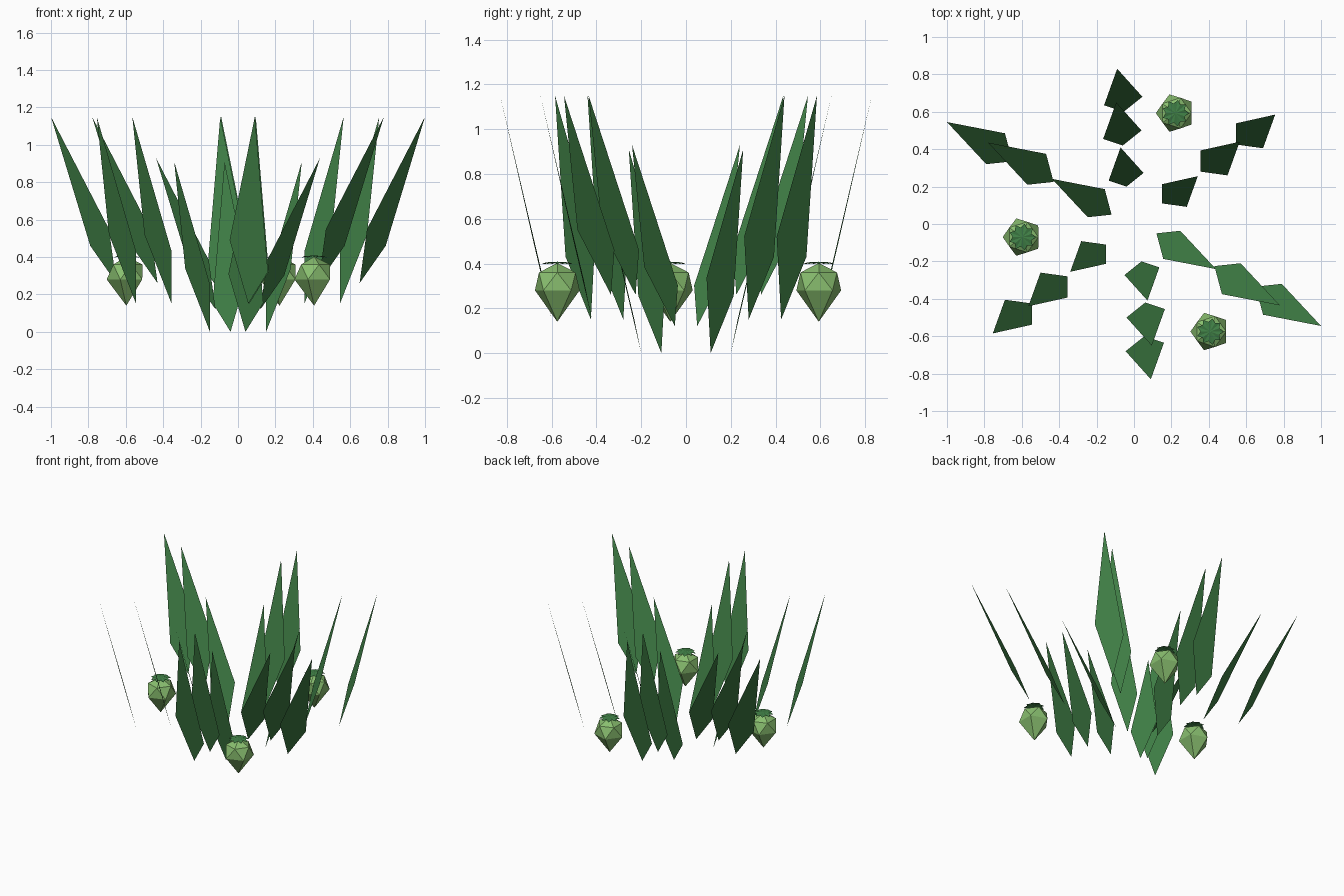
import bpy
from math import cos, sin, pi, radians
from mathutils import Vector

if "Cube" in bpy.data.objects:
    bpy.data.objects.remove(bpy.data.objects["Cube"])


def material(name, color):
    m = bpy.data.materials.new(name)
    m.diffuse_color = (*color, 1)
    m.use_nodes = True
    m.node_tree.nodes["Principled BSDF"].inputs["Base Color"].default_value = m.diffuse_color
    return m


leaf_mat = material("leaf_green", (0.05, 0.21, 0.06))
fruit_mat = material("fruit_green", (0.25, 0.52, 0.16))


def build(name, verts, faces, mat):
    me = bpy.data.meshes.new(name)
    me.from_pydata(verts, [], faces)
    me.update()
    me.materials.append(mat)
    ob = bpy.data.objects.new(name, me)
    bpy.context.collection.objects.link(ob)
    return ob


# Three rows of flat kite leaves; each row is repeated by a half turn.
# base of the three leaves, then kite offsets: right side, tip, left side
rows = {
    "side": ([(0.12, -0.05, 0.12), (0.43, -0.225, 0.26), (0.65, -0.335, 0.26)],
             [(0.14, 0.015, 0.20), (0.35, -0.21, 0.89), (0.04, -0.15, 0.29)]),
    "front": ([(0.04, -0.20, 0.0), (0.06, -0.42, 0.15), (0.055, -0.60, 0.15)],
              [(0.105, -0.035, 0.17), (0.035, -0.23, 1.0), (-0.10, -0.08, 0.34)]),
    "rear": ([(0.15, 0.11, 0.0), (0.355, 0.28, 0.15), (0.545, 0.425, 0.15)],
             [(0.0, 0.113, 0.28), (0.21, 0.16, 1.0), (0.145, -0.02, 0.37)]),
}
for row, (bases, offsets) in rows.items():
    for turn in (1, -1):
        for i, base in enumerate(bases):
            size = 0.91 if i == 0 else 1.0
            pts = [Vector(base)] + [Vector(base) + Vector(o) * size for o in offsets]
            pts = [(p.x * turn, p.y * turn, p.z) for p in pts]
            build(f"{row}_leaf", pts, [(0, 1, 2, 3)], leaf_mat)


def ring(c, n, r, z, start):
    return [(c[0] + r * cos(radians(start) + 2 * pi * k / n),
             c[1] + r * sin(radians(start) + 2 * pi * k / n), z) for k in range(n)]


# Three faceted fruits, each with a star-shaped leafy cap
for c in [(0.222, 0.593), (-0.597, -0.07), (0.407, -0.575)]:
    verts = [(*c, 0.14)] + ring(c, 5, 0.105, 0.28, 36) + ring(c, 5, 0.086, 0.36, 0) + [(*c, 0.402)]
    faces = []
    for k in range(5):
        n = (k + 1) % 5
        lo, lo2, up, up2 = 1 + k, 1 + n, 6 + k, 6 + n
        faces += [(0, lo2, lo), (lo, up2, up), (lo, lo2, up2), (up, up2, 11)]
    build("fruit", verts, faces, fruit_mat)

    outer = ring(c, 9, 0.072, 0.397, 0)
    inner = ring(c, 9, 0.052, 0.405, 20)
    star = [p for pair in zip(outer, inner) for p in pair] + [(*c, 0.408)]
    build("fruit_cap", star, [(k, (k + 1) % 18, 18) for k in range(18)], leaf_mat)
